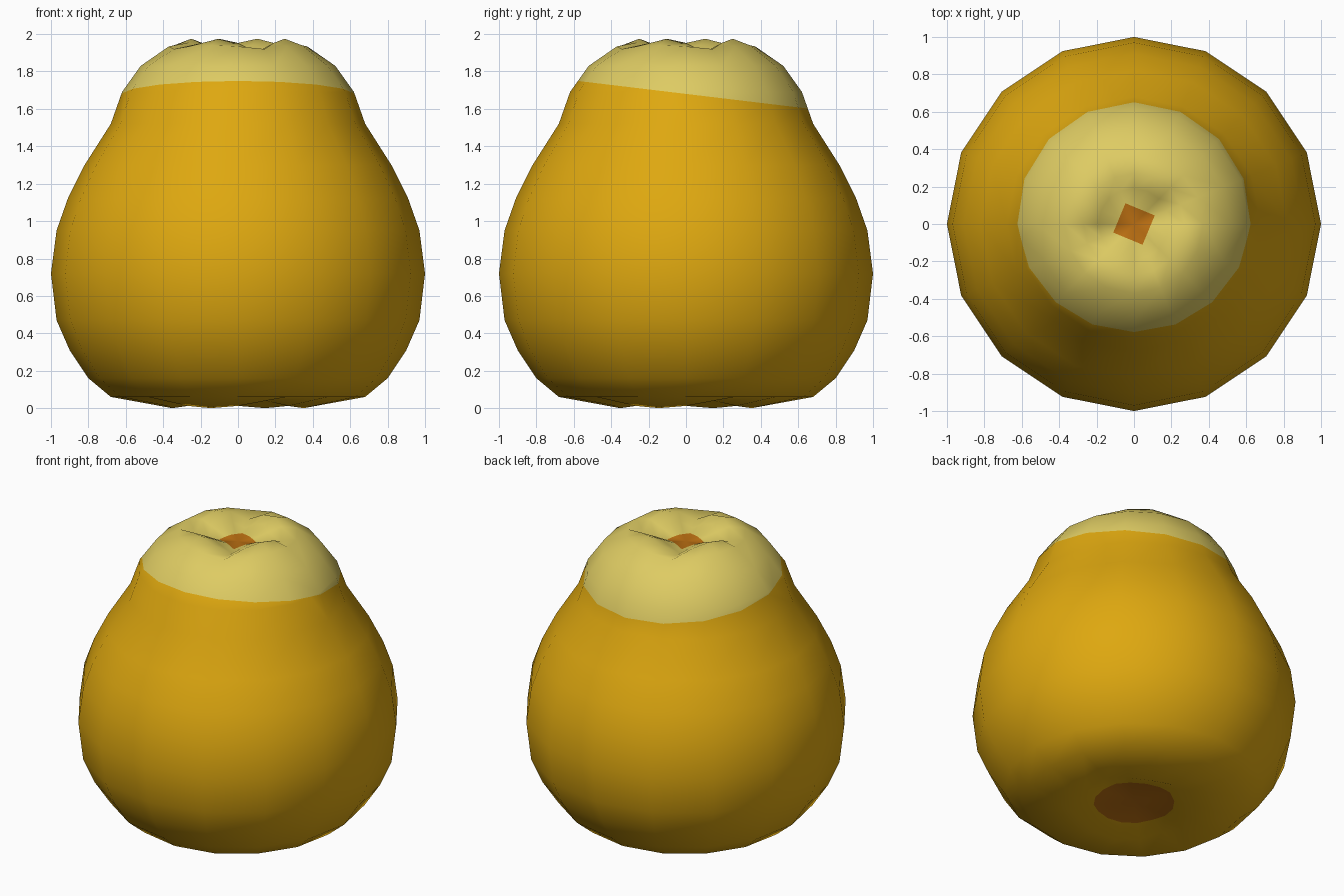
import bpy, bmesh, math
from mathutils import Vector

if "Cube" in bpy.data.objects:
    bpy.data.objects.remove(bpy.data.objects["Cube"])

SIDES = 16

def material(name, rgb):
    m = bpy.data.materials.new(name)
    m.diffuse_color = (*rgb, 1)
    m.use_nodes = True
    m.node_tree.nodes["Principled BSDF"].inputs["Base Color"].default_value = m.diffuse_color
    return m

# Profile: radius, height, height change at the four creases
profile = [
    (0.25, 0.05, 0.01), (0.38, 0.0, 0.04), (0.68, 0.06, 0), (0.80, 0.16, 0),
    (0.90, 0.31, 0), (0.97, 0.47, 0), (1.0, 0.72, 0), (0.97, 0.95, 0),
    (0.91, 1.12, 0), (0.82, 1.30, 0), (0.68, 1.52, 0), (0.62, 1.69, 0),
    (0.52, 1.83, 0), (0.37, 1.94, -0.02), (0.27, 1.975, -0.075),
    (0.19, 1.94, -0.06), (0.12, 1.885, -0.01),
]

bm = bmesh.new()
rings = []
for k, (r, z, crease) in enumerate(profile):
    ring = []
    for i in range(SIDES):
        a = 2 * math.pi * i / SIDES
        phase = (i - 1) % 4              # 0 lies on a crease
        w = (1, 0.3, 0, 0.3)[phase]
        rr = r
        if k == len(profile) - 1:        # innermost ring is a square
            rr = r * (1, 0.765, 0.707, 0.765)[phase]
        ring.append(bm.verts.new((rr * math.cos(a), rr * math.sin(a), z + crease * w)))
    rings.append(ring)

# Skin between the rings
for lo, hi in zip(rings, rings[1:]):
    for i in range(SIDES):
        j = (i + 1) % SIDES
        bm.faces.new((lo[i], lo[j], hi[j], hi[i]))

# Stem pit and base spot
for ring, z, up in ((rings[0], 0.06, False), (rings[-1], 1.875, True)):
    c = bm.verts.new((0, 0, z))
    for i in range(SIDES):
        a, b = ring[i], ring[(i + 1) % SIDES]
        f = bm.faces.new((a, b, c) if up else (b, a, c))
        f.material_index = 2

# Pale cap above a slightly tilted cut
point, normal = Vector((0, 0, 1.68)), Vector((0, 0.12, 1)).normalized()
bmesh.ops.bisect_plane(bm, geom=bm.verts[:] + bm.edges[:] + bm.faces[:],
                       plane_co=point, plane_no=normal)
for f in bm.faces:
    f.smooth = True
    if f.material_index == 0 and (f.calc_center_median() - point).dot(normal) > 0:
        f.material_index = 1

me = bpy.data.meshes.new("fruit")
bm.to_mesh(me)
bm.free()
me.materials.append(material("golden skin", (0.73, 0.39, 0.005)))
me.materials.append(material("pale cap", (0.73, 0.60, 0.125)))
me.materials.append(material("burnt orange spot", (0.50, 0.16, 0.006)))
bpy.context.collection.objects.link(bpy.data.objects.new("fruit", me))
